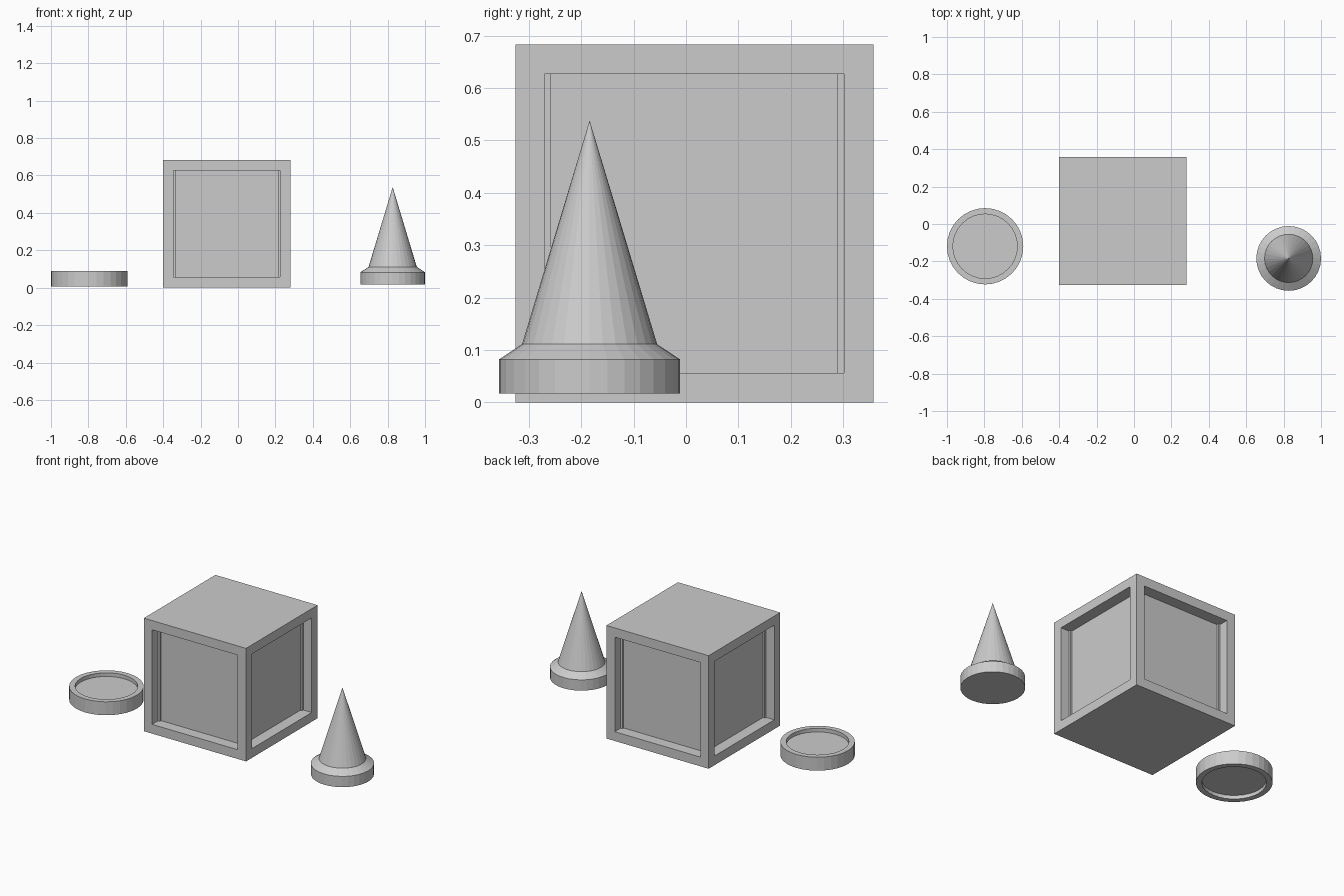
import bpy, bmesh
from math import sin, cos, pi

if "Cube" in bpy.data.objects:
    bpy.data.objects.remove(bpy.data.objects["Cube"])


def finish(bm, name, location):
    bmesh.ops.recalc_face_normals(bm, faces=bm.faces[:])
    mesh = bpy.data.meshes.new(name)
    bm.to_mesh(mesh)
    bm.free()
    obj = bpy.data.objects.new(name, mesh)
    obj.location = location
    bpy.context.collection.objects.link(obj)
    return obj


def lathe(name, profile, location, sides=32):
    """Revolve (radius, z) points around z; radius 0 makes a pole."""
    bm = bmesh.new()
    rings = []
    for r, z in profile:
        count = sides if r else 1
        rings.append([bm.verts.new((r * cos(2 * pi * i / sides),
                                    r * sin(2 * pi * i / sides), z))
                      for i in range(count)])
    for a, b in zip(rings, rings[1:]):
        for i in range(sides):
            j = (i + 1) % sides
            if len(a) == 1:
                bm.faces.new((a[0], b[i], b[j]))
            elif len(b) == 1:
                bm.faces.new((a[i], a[j], b[0]))
            else:
                bm.faces.new((a[i], a[j], b[j], b[i]))
    # cap open ends
    for ring in (rings[0], rings[-1]):
        if len(ring) > 1:
            bm.faces.new(ring)
    return finish(bm, name, location)


# Crate: cube with a square recess in each of its four upright sides
SIZE, FRAME, DEPTH = 0.683, 0.079, 0.068
bm = bmesh.new()
bmesh.ops.create_cube(bm, size=SIZE)
bm.normal_update()
for face in [f for f in bm.faces if abs(f.normal.z) < 0.5]:
    normal = face.normal.copy()
    bmesh.ops.inset_individual(bm, faces=[face], thickness=FRAME)
    panel = bmesh.ops.extrude_discrete_faces(bm, faces=[face])["faces"][0]
    bmesh.ops.translate(bm, verts=panel.verts[:], vec=normal * -DEPTH)
finish(bm, "crate", (-0.06, 0.016, SIZE / 2))

# Spike: cone rising from a bevelled round base
lathe("spike", [(0.173, 0), (0.173, 0.065), (0.129, 0.094), (0, 0.521)],
      (0.827, -0.184, 0.017))

# Coin: short disc with a raised rim above and below
lathe("coin", [(0.172, 0.022), (0.172, 0), (0.204, 0), (0.204, 0.081),
               (0.172, 0.081), (0.172, 0.059)], (-0.796, -0.119, 0.007))
